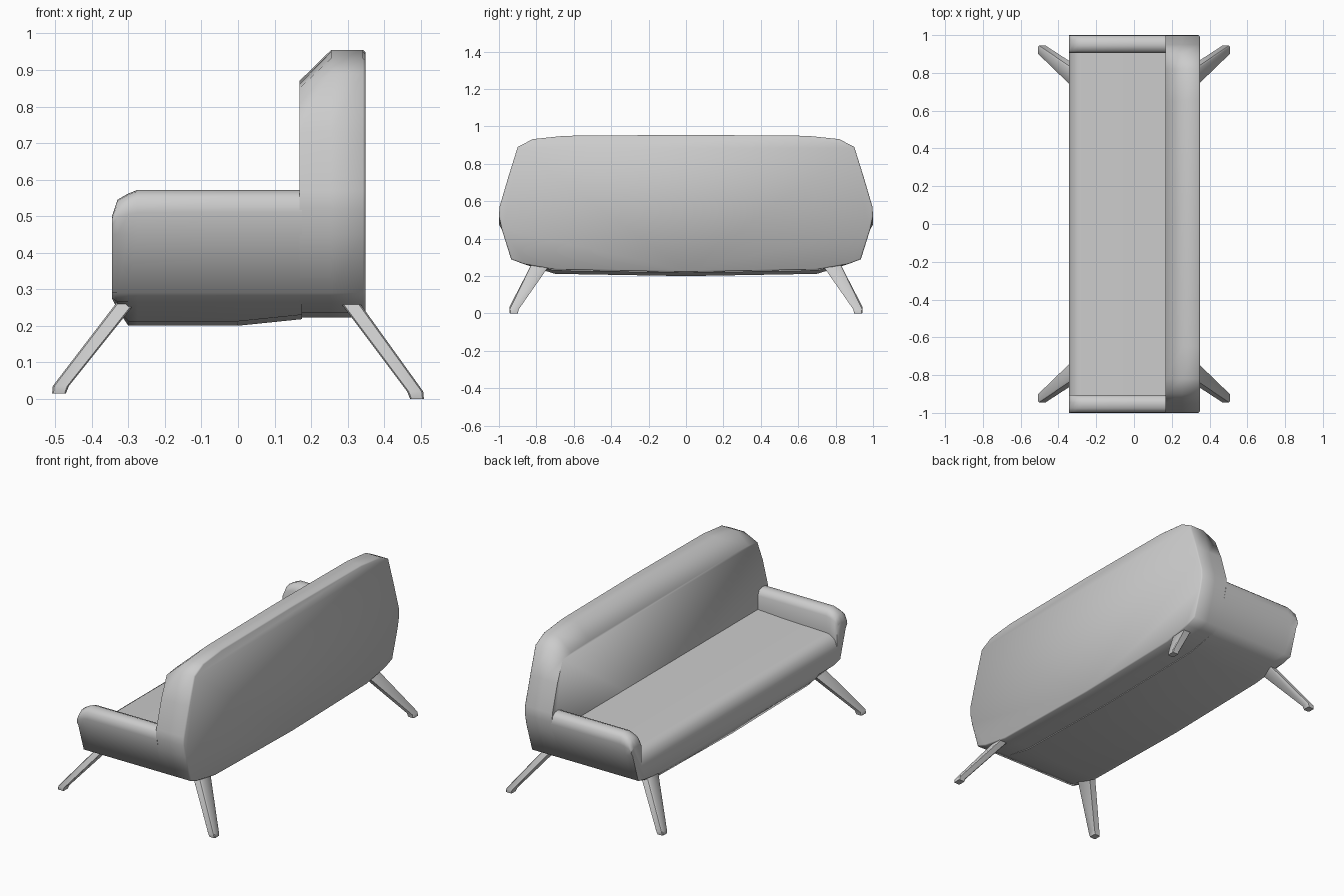
import bpy, bmesh, math

if "Cube" in bpy.data.objects:
    bpy.data.objects.remove(bpy.data.objects["Cube"])

fabric = bpy.data.materials.new("light_grey")
fabric.diffuse_color = (0.6, 0.6, 0.6, 1)
fabric.use_nodes = True
fabric.node_tree.nodes["Principled BSDF"].inputs["Base Color"].default_value = fabric.diffuse_color


def loft(name, rings, angle=60):
    """Skin closed rings of equal length, cap both ends, shade smooth."""
    bm = bmesh.new()
    rows = [[bm.verts.new(p) for p in ring] for ring in rings]
    n = len(rows[0])
    for a, b in zip(rows, rows[1:]):
        for i in range(n):
            j = (i + 1) % n
            bm.faces.new((a[i], a[j], b[j], b[i]))
    bm.faces.new(rows[0])
    bm.faces.new(rows[-1])
    bmesh.ops.recalc_face_normals(bm, faces=bm.faces)
    mesh = bpy.data.meshes.new(name)
    bm.to_mesh(mesh)
    bm.free()
    mesh.materials.append(fabric)
    obj = bpy.data.objects.new(name, mesh)
    bpy.context.collection.objects.link(obj)
    bpy.context.view_layer.objects.active = obj
    obj.select_set(True)
    bpy.ops.object.shade_smooth_by_angle(angle=math.radians(angle))
    obj.select_set(False)
    return obj


def mirrored(half):
    """Complete a half outline whose first and last points lie on y = 0."""
    return half + [(-y, z) for y, z in half[-2:0:-1]]


# Backrest: eight-sided outline, sloping down to its front edge at the top
outline = mirrored([(0, .955), (.65, .95), (.82, .932), (.90, .89), (.95, .73),
                    (.997, .57), (1.0, .52), (.985, .45), (.935, .29),
                    (.87, .265), (.70, .235), (0, .222)])


def back_ring(x, drop, inset=0):
    ring = []
    for y, z in outline:
        t = max(0, min(1, (z - .87) / .08))
        ring.append((x, y * (1 - inset), z - (.025 + t * (drop - .025)) * (drop > 0)
                     * max(0, min(1, (z - .73) / .16))))
    return ring


loft("backrest", [back_ring(.168, .085), back_ring(.255, 0), back_ring(.342, 0),
                  [(.349, y * .993, .57 + (z - .57) * .985) for y, z in outline]])

# Seat with armrests: one upholstered shell, rounded at the front
seat_half = [(0, .44), (.60, .44), (.85, .44), (.905, .44)]
arm_half = [(.905, .535), (.918, .562), (.945, .572), (.975, .568), (.997, .55),
            (1.0, .51), (.985, .45)]
base_half = [(.935, .29), (.87, .265), (.70, .212), (0, .20)]


def body_ring(x, seat, arm, floor, lift=0):
    s = (arm - .45) / (.572 - .45)
    half = [(y, seat) for y, z in seat_half]
    half += [(y, .45 + (z - .45) * s) for y, z in arm_half]
    half += [(y, max(z + lift * (z < .26), floor)) for y, z in base_half]
    return [(x, y, z) for y, z in mirrored(half)]


loft("seat_and_armrests", [body_ring(-.345, .37, .50, .275),
                           body_ring(-.33, .41, .545, .245),
                           body_ring(-.30, .432, .562, .20),
                           body_ring(-.275, .437, .572, .20),
                           body_ring(0, .445, .572, .20),
                           body_ring(.175, .455, .572, .20, .018)], 65)


# Legs: tapered, splayed outwards
def leg_ring(x, y, z, w, d, sx, sy):
    c = ((-w, -d * .8), (-w * .8, -d), (w * .8, -d), (w, -d * .8),
         (w, d * .8), (w * .8, d), (-w * .8, d), (-w, d * .8))
    return [(sx * (x + a), sy * (y + b), z) for a, b in c]


for sx, end, foot in ((-1, "front", .015), (1, "back", 0)):
    for sy, label in ((-1, "left"), (1, "right")):
        loft(f"{end}_{label}_leg",
             [leg_ring(.305, .775, .265, .026, .05, sx, sy),
              leg_ring(.485, .92, foot + .02, .022, .024, sx, sy),
              leg_ring(.49, .92, foot, .019, .022, sx, sy)], 40)
